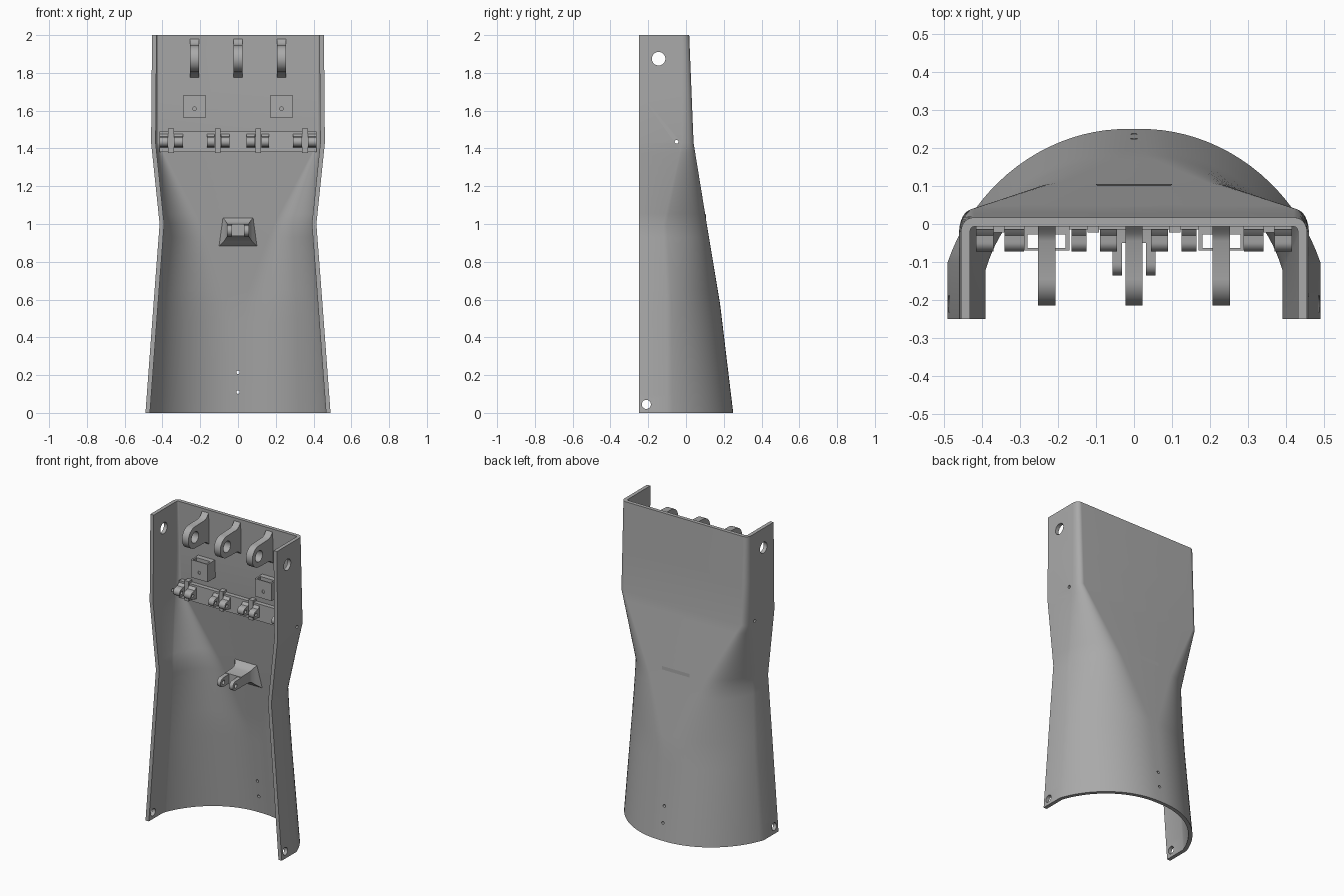
import bpy, bmesh, math
from mathutils import Matrix, Vector

cube = bpy.data.objects.get("Cube")
if cube:
    bpy.data.objects.remove(cube, do_unlink=True)

grey = bpy.data.materials.new("plain grey")
grey.use_nodes = True
grey.diffuse_color = (0.4, 0.4, 0.4, 1)
grey.node_tree.nodes["Principled BSDF"].inputs["Base Color"].default_value = (0.4, 0.4, 0.4, 1)


def make(name, bm):
    bmesh.ops.recalc_face_normals(bm, faces=bm.faces)
    mesh = bpy.data.meshes.new(name)
    bm.to_mesh(mesh)
    bm.free()
    mesh.materials.append(grey)
    ob = bpy.data.objects.new(name, mesh)
    bpy.context.collection.objects.link(ob)
    return ob


def loft(name, rings):
    """Closed solid through rings of equal length."""
    bm = bmesh.new()
    vs = [[bm.verts.new(p) for p in ring] for ring in rings]
    n = len(vs[0])
    for a, b in zip(vs, vs[1:]):
        for i in range(n):
            j = (i + 1) % n
            bm.faces.new((a[i], a[j], b[j], b[i]))
    for ring in (vs[0], vs[-1]):
        # caps are strips, so long bent outlines stay clean
        for i in range(n // 2 - 1):
            bm.faces.new((ring[i], ring[i + 1], ring[n - 2 - i], ring[n - 1 - i]))
    return make(name, bm)


def prism(name, profile, x0, x1):
    """Extrude a (y, z) profile along x."""
    bm = bmesh.new()
    face = bm.faces.new([bm.verts.new((x0, y, z)) for y, z in profile])
    out = bmesh.ops.extrude_face_region(bm, geom=[face])["geom"]
    bmesh.ops.translate(bm, vec=(x1 - x0, 0, 0),
                        verts=[v for v in out if isinstance(v, bmesh.types.BMVert)])
    return make(name, bm)


def box(name, lo, hi):
    return prism(name, [(lo[1], lo[2]), (hi[1], lo[2]), (hi[1], hi[2]), (lo[1], hi[2])], lo[0], hi[0])


def rod(name, centre, radius, length, axis):
    bm = bmesh.new()
    turn = Matrix.Rotation(math.pi / 2, 4, "Y" if axis == "x" else "X")
    bmesh.ops.create_cone(bm, cap_ends=True, segments=32, radius1=radius, radius2=radius,
                          depth=length, matrix=Matrix.Translation(centre) @ turn)
    return make(name, bm)


def cut(ob, cutters):
    bpy.context.view_layer.objects.active = ob
    for c in cutters:
        mod = ob.modifiers.new("hole", "BOOLEAN")
        mod.operation, mod.solver, mod.object = "DIFFERENCE", "EXACT", c
        bpy.ops.object.modifier_apply(modifier=mod.name)


def nose(cy, cz, r, n=16):
    """Half circle of points bulging towards the front, from top to bottom."""
    return [(cy - r * math.sin(math.pi * i / n), cz + r * math.cos(math.pi * i / n)) for i in range(n + 1)]


# Shell sections: height, half width, side top, back, flat half width, corner control
KEYS = [(0, .49, -.1, .25, .02, .37), (.58, .447, -.1, .18, .03, .34),
        (1.0, .415, -.12, .11, .19, .35), (1.43, .46, -.02, .04, .42, .458),
        (2, .455, -.02, .017, .42, .454)]
WALL = 0.024


def section(z):
    k = max(i for i in range(len(KEYS) - 1) if KEYS[i][0] <= z + 1e-6)
    a, b = KEYS[k], KEYS[k + 1]
    t = (z - a[0]) / (b[0] - a[0])
    w, ys, yb, f, cx = [p + (q - p) * t for p, q in zip(a[1:], b[1:])]
    half = []
    for i in range(21):
        s = i / 20
        c0, c1, c2 = (1 - s) ** 2, 2 * s * (1 - s) * 0.8, s * s
        d = c0 + c1 + c2
        half.append(Vector(((c0 * f + c1 * cx + c2 * w) / d, (c0 * yb + c1 * yb + c2 * ys) / d)))
    half.append(Vector((w, -.25)))
    outer = [Vector((-p.x, p.y)) for p in reversed(half)] + half
    inner = []
    for i, p in enumerate(outer):
        d1 = (p - outer[max(i - 1, 0)]).normalized()
        d2 = (outer[min(i + 1, len(outer) - 1)] - p).normalized()
        d = (d1 + d2).normalized()
        n = Vector((d.y, -d.x))
        inner.append(p + n * WALL / max(0.7, d.dot(d2 if d2.length else d1)))
    return [(p.x, p.y, z) for p in outer + inner[::-1]]


heights = [.58 * i / 6 for i in range(6)] + [.58 + .42 * i / 6 for i in range(6)]
heights += [1 + .43 * i / 8 for i in range(8)] + [1.43, 1.7, 2]
shell = loft("curved_shell", [section(z) for z in heights])

# Cutters for pins and screws
main_pin = rod("main_pin_cutter", (0, -.145, 1.875), .036, 2, "x")
hinge_pin = rod("hinge_pin_cutter", (0, -.05, 1.435), .01, 2, "x")
foot_pin = rod("foot_pin_cutter", (0, -.21, .045), .024, 2, "x")
fork_pin = rod("fork_pin_cutter", (0, -.105, .965), .013, .3, "x")
screws = [rod("screw_cutter", (0, .2, z), .009, .3, "y") for z in (.11, .215)]
cutters = [main_pin, hinge_pin, foot_pin, fork_pin] + screws
cut(shell, [main_pin, hinge_pin, foot_pin] + screws)
parts = [shell]

# Three upper lugs with flared roots
lug = [(0, 1.985), (-.012, 1.975), (-.025, 1.958), (-.045, 1.948)]
lug += nose(-.145, 1.875, .07)
lug += [(-.045, 1.802), (-.025, 1.795), (-.012, 1.785), (0, 1.775)]
for x in (-.23, 0, .23):
    ob = prism("upper_lug", lug, x - .023, x + .023)
    cut(ob, [main_pin])
    parts.append(ob)

# Square sleeves, open at top and bottom
for x in (-.23, .23):
    ob = box("square_sleeve", (x - .06, -.07, 1.565), (x + .06, .01, 1.68))
    slot = box("slot_cutter", (x - .05, -.063, 1.5), (x + .05, -.028, 1.75))
    screw = rod("screw_cutter", (x, -.07, 1.61), .01, .06, "y")
    cutters += [slot, screw]
    cut(ob, [slot, screw])
    parts.append(ob)

# Hinge rail with straps and paired knuckles
parts.append(box("hinge_rail", (-.415, -.014, 1.38), (.415, .025, 1.49)))
knuckle = [(0, 1.485), (-.018, 1.475), (-.03, 1.462)] + nose(-.047, 1.435, .025)
knuckle += [(-.03, 1.408), (0, 1.4)]
for side in (-1, 1):
    for a, b in ((.37, .415), (.29, .34), (.125, .165), (.045, .09)):
        ob = prism("hinge_knuckle", knuckle, side * a, side * b)
        cut(ob, [hinge_pin])
        parts.append(ob)
    for x in (.355, .107):
        parts.append(box("hinge_strap", (side * x - .015, -.022, 1.375), (side * x + .015, .02, 1.505)))

# Central fork on a flared foot
rings = []
for y, hw, hh in ((.105, .1, .085), (.075, .075, .06), (.055, .062, .042), (.03, .057, .034), (-.05, .057, .032)):
    rings.append([(-hw, y, .968 - hh), (hw, y, .968 - hh), (hw, y, .968 + hh), (-hw, y, .968 + hh)])
parts.append(loft("fork_foot", rings))
prong = [(-.04, .997)] + nose(-.105, .965, .03) + [(-.04, .936)]
for side in (-1, 1):
    ob = prism("fork_prong", prong, side * .031, side * .057)
    cut(ob, [fork_pin])
    parts.append(ob)

for c in cutters:
    bpy.data.objects.remove(c, do_unlink=True)

# Smooth curved faces, keep edges crisp
bpy.ops.object.select_all(action="DESELECT")
for ob in parts:
    ob.select_set(True)
bpy.context.view_layer.objects.active = shell
bpy.ops.object.shade_smooth_by_angle(angle=math.radians(30))
